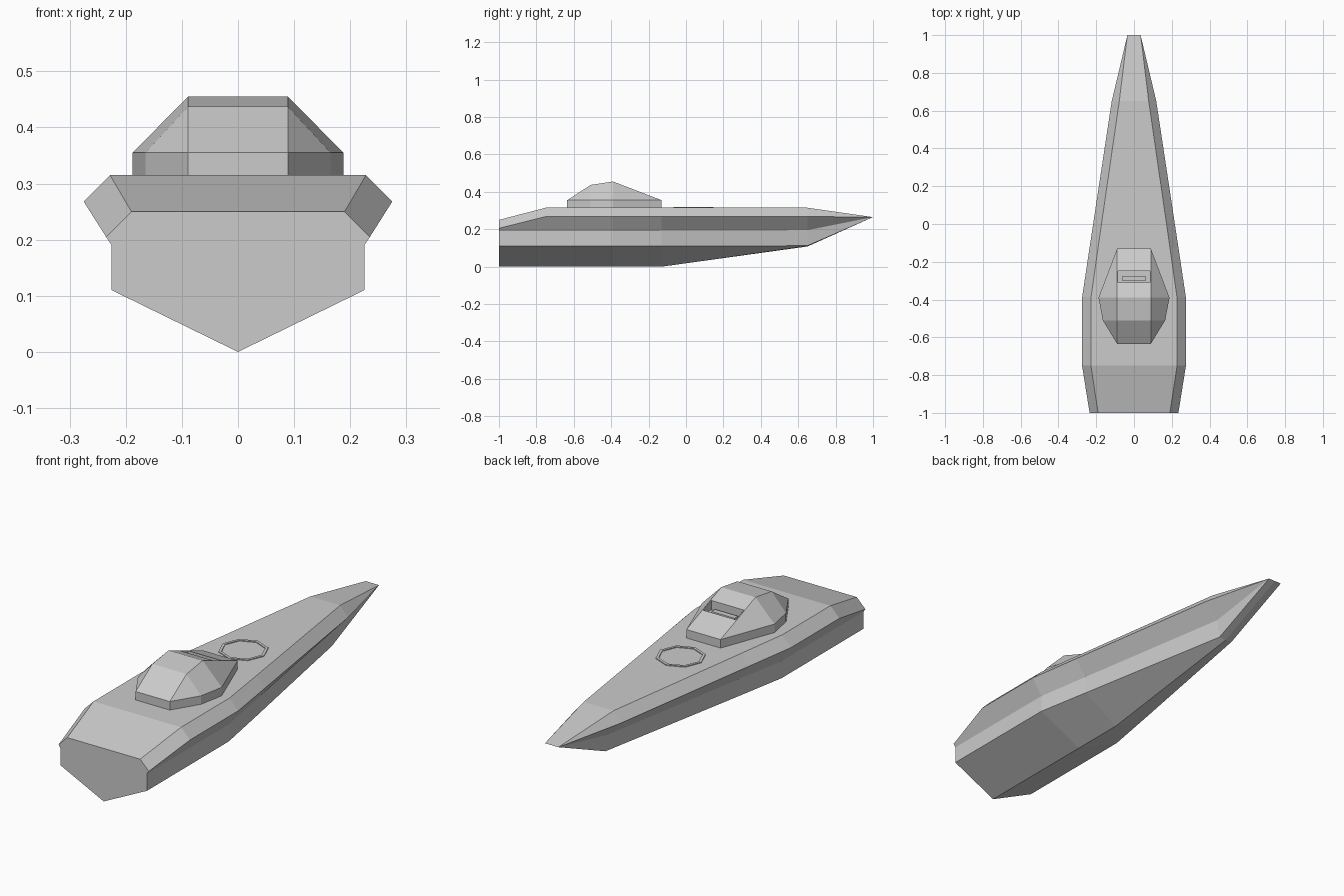
import bpy, bmesh
from math import cos, sin, pi

if "Cube" in bpy.data.objects:
    bpy.data.objects.remove(bpy.data.objects["Cube"])


def finish(name, bm):
    bmesh.ops.remove_doubles(bm, verts=bm.verts, dist=1e-4)
    bmesh.ops.recalc_face_normals(bm, faces=bm.faces)
    me = bpy.data.meshes.new(name)
    bm.to_mesh(me)
    bm.free()
    ob = bpy.data.objects.new(name, me)
    bpy.context.collection.objects.link(ob)
    return ob


def loft(name, stations):
    """Skin mirrored half sections: (y, [(x, z), ...]) from bottom to top."""
    bm = bmesh.new()
    rings = []
    for y, half in stations:
        loop = half + [(-x, z) for x, z in reversed(half)]
        rings.append([bm.verts.new((x, y, z)) for x, z in loop])
    n = len(rings[0])
    for a, b in zip(rings, rings[1:]):
        for i in range(n):
            j = (i + 1) % n
            bm.faces.new((a[i], a[j], b[j], b[i]))
    bm.faces.new(rings[0])
    bm.faces.new(rings[-1])
    bmesh.ops.remove_doubles(bm, verts=bm.verts, dist=1e-4)
    bmesh.ops.dissolve_degenerate(bm, edges=bm.edges, dist=1e-4)
    return finish(name, bm)


def box(name, lo, hi):
    bm = bmesh.new()
    bmesh.ops.create_cube(bm, size=1)
    for v in bm.verts:
        v.co = [(l + h) / 2 + c * (h - l) for l, h, c in zip(lo, hi, v.co)]
    return finish(name, bm)


# Hull: keel, chine, side top, flare edge, deck edge
mid = [(.225, .11), (.225, .19), (.275, .268), (.228, .315)]
knuckle = [(0, 0), (.178, .11), (.181, .192), (.236, .268), (.191, .315)]
loft("hull", [
    (-1, [(0, 0), (.225, .11), (.225, .19), (.235, .205), (.19, .25)]),
    (-.75, [(0, 0)] + mid),
    (-.39, [(0, 0)] + mid),
    (-.13, knuckle),
    (.65, [(0, .108), (.035, .112), (.05, .195), (.118, .268), (.078, .315)]),
    (1, [(0, .265)] + [(.035, .265)] * 4),
])

# Faceted cabin on the deck
cabin = loft("cabin", [
    (y, [(w, .312), (w, .355), (.089, top)])
    for y, w, top in [(-.635, .089, .355), (-.51, .165, .437),
                      (-.39, .188, .455), (-.13, .089, .355)]
])

# Recessed window slot in the forward slope of the cabin
cutter = box("window_cutter", (-.085, -.31, .38), (.085, -.25, .5))
cutter.hide_render = True
cutter.hide_viewport = True
cut = cabin.modifiers.new("window_slot", 'BOOLEAN')
cut.operation = 'DIFFERENCE'
cut.object = cutter
box("window_block", (-.06, -.302, .375), (.06, -.275, .392))

# Low octagonal ring on the foredeck
bm = bmesh.new()
profile = [(.108, .313), (.108, .319), (.095, .319), (.095, .313)]
rings = [[bm.verts.new((r * cos(k * pi / 4), .04 + r * sin(k * pi / 4), z))
          for r, z in profile] for k in range(8)]
for k in range(8):
    a, b = rings[k], rings[(k + 1) % 8]
    for i in range(4):
        j = (i + 1) % 4
        bm.faces.new((a[i], a[j], b[j], b[i]))
finish("deck_ring", bm)
